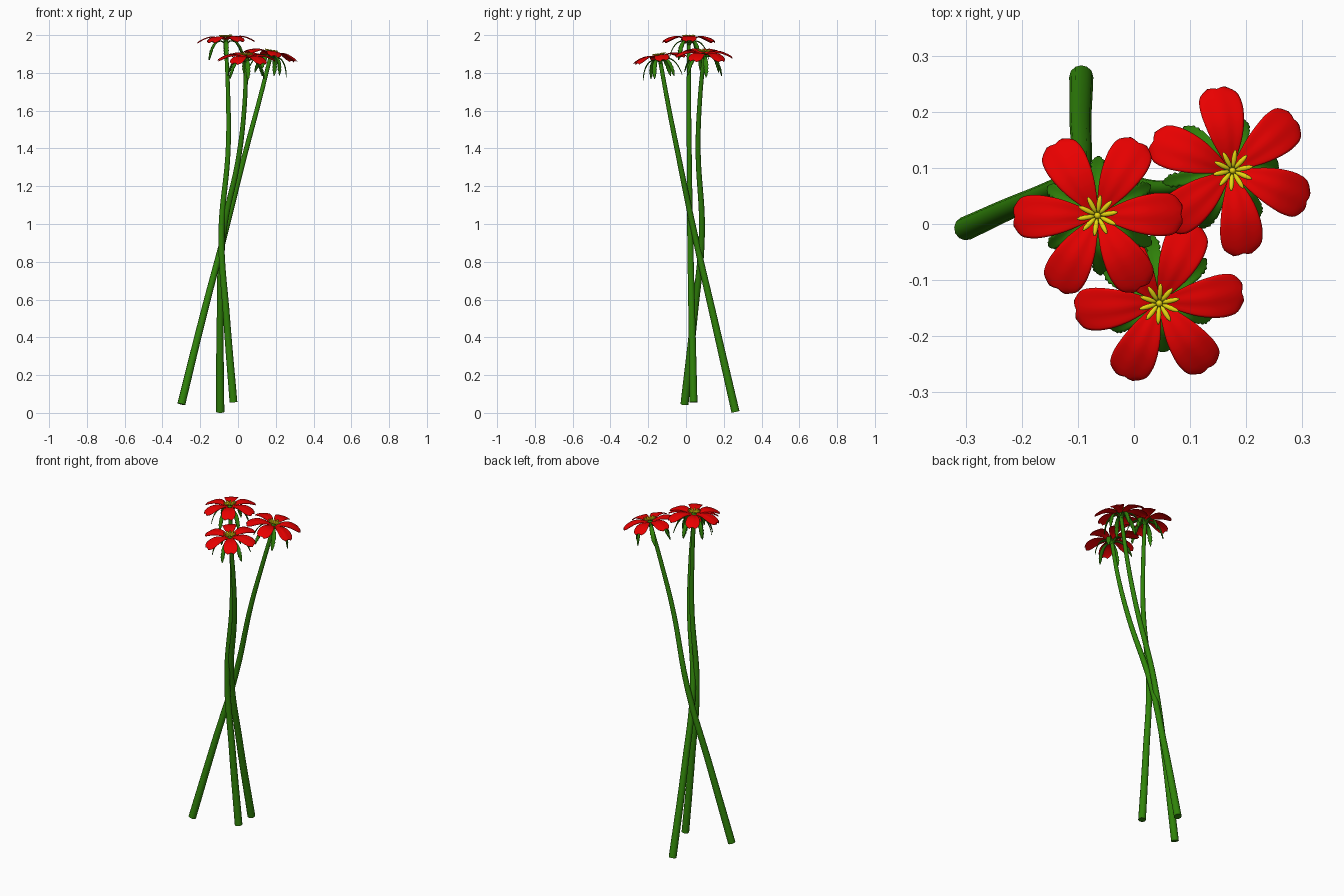
import bpy, bmesh, math
from mathutils import Vector, Matrix

if "Cube" in bpy.data.objects:
    bpy.data.objects.remove(bpy.data.objects["Cube"])


def material(name, rgb):
    m = bpy.data.materials.new(name)
    m.diffuse_color = (*rgb, 1)
    m.use_nodes = True
    m.node_tree.nodes["Principled BSDF"].inputs["Base Color"].default_value = m.diffuse_color
    return m


RED = material("petal_red", (0.82, 0.0, 0.0))
GREEN = material("stem_green", (0.03, 0.23, 0.003))
YELLOW = material("stamen_yellow", (0.80, 0.68, 0.005))


def sample(points, t):
    """Smooth interpolation through evenly spaced tuples, t in 0..1."""
    n = len(points) - 1
    i = min(int(t * n), n - 1)
    f = t * n - i
    p = [Vector(points[min(max(k, 0), n)]) for k in (i - 1, i, i + 1, i + 2)]
    return 0.5 * (2 * p[1] + (p[2] - p[0]) * f
                  + (2 * p[0] - 5 * p[1] + 4 * p[2] - p[3]) * f * f
                  + (3 * p[1] - p[0] - 3 * p[2] + p[3]) * f ** 3)


def add_blade(bm, profile, rows, cols, angle, shape):
    """Leaf-like grid; profile holds (radius, height, half width)."""
    rot = Matrix.Rotation(angle, 3, 'Z')
    grid = []
    for i in range(rows + 1):
        r, z, w = sample(profile, i / rows)
        row = []
        for j in range(cols + 1):
            u = 2 * j / cols - 1
            dr, dz, k = shape(i / rows, u, i)
            row.append(bm.verts.new(rot @ Vector((r + dr, u * w * k, z + dz))))
        grid.append(row)
    for a, b in zip(grid, grid[1:]):
        for j in range(cols):
            bm.faces.new((a[j], b[j], b[j + 1], a[j + 1]))


def petal_shape(t, u, i):
    notch = -0.002 * max(0, 1 - abs(u) * 2) * t ** 6
    ridge = 0.0007 * math.cos(u * 7) * math.sin(math.pi * t)
    return notch, ridge - 0.007 * u * u * t, 1


def sepal_shape(t, u, i):
    tooth = 0.75 if (t > 0.55 and i % 2) else 1
    return 0, -0.004 * (1 - abs(u)) * math.sin(math.pi * t), tooth


PETAL = [(0.008, -0.014, 0.006), (0.034, -0.003, 0.018), (0.060, 0.003, 0.0285),
         (0.087, 0.003, 0.0355), (0.113, -0.004, 0.0385), (0.136, -0.014, 0.034),
         (0.150, -0.022, 0.016)]
SEPAL = [(0.005, -0.035, 0.006), (0.030, -0.019, 0.008), (0.060, -0.027, 0.010),
         (0.083, -0.054, 0.013), (0.097, -0.087, 0.012), (0.105, -0.117, 0.002)]


def finish(name, bm, mat, matrix, thickness=0):
    me = bpy.data.meshes.new(name)
    bm.to_mesh(me)
    bm.free()
    me.materials.append(mat)
    ob = bpy.data.objects.new(name, me)
    bpy.context.collection.objects.link(ob)
    ob.matrix_world = matrix
    if thickness:
        s = ob.modifiers.new("thickness", 'SOLIDIFY')
        s.thickness = thickness
        s.offset = 0
    for p in me.polygons:
        p.use_smooth = True


def flower_head(tag, centre, normal, turn):
    tilt = Vector((0, 0, 1)).rotation_difference(Vector(normal).normalized())
    mat = (Matrix.Translation(centre) @ tilt.to_matrix().to_4x4()
           @ Matrix.Rotation(math.radians(turn), 4, 'Z'))
    # petals
    bm = bmesh.new()
    for k in range(6):
        add_blade(bm, PETAL, 20, 16, k * math.pi / 3, petal_shape)
    finish("petals_" + tag, bm, RED, mat, 0.002)
    # drooping sepals between the petals
    bm = bmesh.new()
    for k in range(6):
        add_blade(bm, SEPAL, 20, 6, (k + 0.5) * math.pi / 3, sepal_shape)
    finish("sepals_" + tag, bm, GREEN, mat, 0.003)
    # cup joining stem and petals
    bm = bmesh.new()
    bmesh.ops.create_cone(bm, cap_ends=True, segments=20, radius1=0.010, radius2=0.014,
                          depth=0.035, matrix=Matrix.Translation((0, 0, -0.025)))
    finish("cup_" + tag, bm, GREEN, mat)
    # ring of stamens around a small pistil
    bm = bmesh.new()
    for k in range(10):
        m = (Matrix.Rotation(k * math.pi / 5 + 0.15, 4, 'Z')
             @ Matrix.Translation((0.021, 0, 0.007))
             @ Matrix.Rotation(-0.25, 4, 'Y') @ Matrix.Diagonal((0.017, 0.0048, 0.004, 1)))
        bmesh.ops.create_uvsphere(bm, u_segments=10, v_segments=6, radius=1, matrix=m)
    bmesh.ops.create_uvsphere(bm, u_segments=12, v_segments=8, radius=0.006,
                              matrix=Matrix.Translation((0, 0, 0.004)))
    finish("stamens_" + tag, bm, YELLOW, mat)


def stem(tag, points):
    cu = bpy.data.curves.new("stem_" + tag, 'CURVE')
    cu.dimensions = '3D'
    cu.bevel_depth = 1
    cu.bevel_resolution = 4
    cu.resolution_u = 10
    cu.use_fill_caps = True
    sp = cu.splines.new('BEZIER')
    sp.bezier_points.add(len(points) - 1)
    for bp, p in zip(sp.bezier_points, points):
        bp.co = p
        bp.handle_left_type = bp.handle_right_type = 'AUTO'
        bp.radius = 0.0215 - 0.011 * p[2] / 1.9
    cu.materials.append(GREEN)
    ob = bpy.data.objects.new("stem_" + tag, cu)
    bpy.context.collection.objects.link(ob)
    bpy.ops.object.select_all(action='DESELECT')
    ob.select_set(True)
    bpy.context.view_layer.objects.active = ob
    bpy.ops.object.convert(target='MESH')
    bpy.ops.object.shade_smooth_by_angle(angle=math.radians(40))


# tall middle flower
stem("tall", [(-0.024, 0.04, 0.056), (-0.06, 0.031, 0.5), (-0.088, 0.022, 0.95),
              (-0.052, 0.017, 1.4), (-0.053, 0.015, 1.7), (-0.065, 0.015, 1.965)])
flower_head("tall", (-0.065, 0.015, 1.989), (-0.03, 0, 1), 1)

# right flower
stem("right", [(-0.30, -0.008, 0.046), (-0.188, 0.042, 0.5), (-0.07, 0.084, 0.95),
               (0.045, 0.064, 1.4), (0.112, 0.073, 1.65), (0.172, 0.094, 1.885)])
flower_head("right", (0.175, 0.095, 1.91), (0.18, 0.04, 1), 39)

# front flower
stem("front", [(-0.094, 0.262, 0.005), (-0.094, 0.148, 0.5), (-0.078, 0.045, 0.95),
               (0.003, -0.038, 1.35), (0.034, -0.092, 1.62), (0.044, -0.138, 1.87)])
flower_head("front", (0.045, -0.141, 1.892), (0.02, -0.15, 1), 6)
